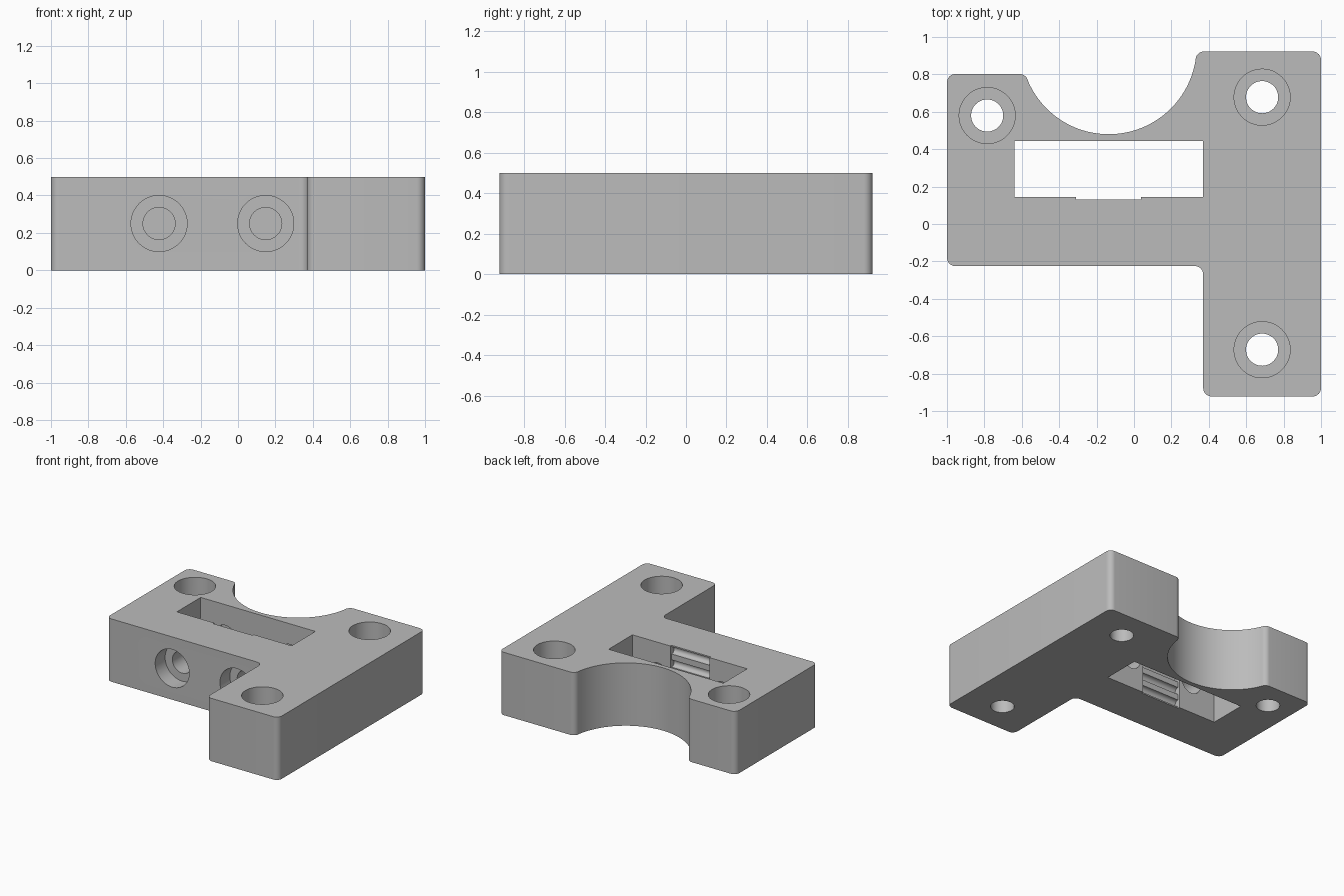
import bpy, bmesh, math
from mathutils import Vector, Matrix

if "Cube" in bpy.data.objects:
    bpy.data.objects.remove(bpy.data.objects["Cube"], do_unlink=True)

HEIGHT = 0.5
MID = HEIGHT / 2

grey = bpy.data.materials.new("plain grey")
grey.use_nodes = True
grey.diffuse_color = (0.5, 0.5, 0.5, 1)
grey.node_tree.nodes["Principled BSDF"].inputs["Base Color"].default_value = (0.5, 0.5, 0.5, 1)


def finish(bm, name):
    bmesh.ops.recalc_face_normals(bm, faces=bm.faces)
    mesh = bpy.data.meshes.new(name)
    bm.to_mesh(mesh)
    bm.free()
    mesh.materials.append(grey)
    ob = bpy.data.objects.new(name, mesh)
    bpy.context.collection.objects.link(ob)
    return ob


def rounded(prev, corner, nxt, r, steps=8):
    """Points of a circular fillet at a corner."""
    p = Vector(corner)
    a = (Vector(prev) - p).normalized()
    b = (Vector(nxt) - p).normalized()
    half = a.angle(b) / 2
    centre = p + (a + b).normalized() * r / math.sin(half)
    t = r / math.tan(half)
    u, v = p + a * t - centre, p + b * t - centre
    sweep = math.pi - 2 * half
    return [centre + (u * math.sin(sweep * (1 - i / steps)) + v * math.sin(sweep * i / steps))
            / math.sin(sweep) for i in range(steps + 1)]


def box(name, x0, x1, y0, y1, z0, z1):
    bm = bmesh.new()
    bmesh.ops.create_cube(bm, size=1, matrix=Matrix.Translation(
        ((x0 + x1) / 2, (y0 + y1) / 2, (z0 + z1) / 2)) @ Matrix.Diagonal((x1 - x0, y1 - y0, z1 - z0, 1)))
    return finish(bm, name)


def rod(name, start, end, r, sides=48):
    a, b = Vector(start), Vector(end)
    turn = (b - a).to_track_quat('Z', 'Y').to_matrix().to_4x4()
    bm = bmesh.new()
    bmesh.ops.create_cone(bm, cap_ends=True, segments=sides, radius1=r, radius2=r,
                          depth=(b - a).length, matrix=Matrix.Translation((a + b) / 2) @ turn)
    return finish(bm, name)


# Outline: rounded corners with a circular bite in the back edge
cx, cy, cr = -0.135, 0.95, 0.47
a0, a1 = math.radians(-10), math.radians(-156)
bite = [(cx + cr * math.cos(a0 + (a1 - a0) * i / 48), cy + cr * math.sin(a0 + (a1 - a0) * i / 48))
        for i in range(49)]
corners = [(-0.58, 0.802), (-1, 0.802), (-1, -0.225), (0.37, -0.225),
           (0.37, -0.922), (1, -0.922), (1, 0.922), (0.334, 0.922)]
chain = [bite[-1]] + corners + [bite[0]]
outline = list(bite)
for i in range(1, len(chain) - 1):
    outline += rounded(chain[i - 1], chain[i], chain[i + 1], 0.045)

bm = bmesh.new()
base = bm.faces.new([bm.verts.new((x, y, 0)) for x, y in outline])
top = bmesh.ops.extrude_face_region(bm, geom=[base])
bmesh.ops.translate(bm, vec=(0, 0, HEIGHT), verts=[v for v in top["geom"] if isinstance(v, bmesh.types.BMVert)])
block = finish(bm, "mounting_block")

# Belt slot with a shallow recess and rounded tooth grooves on its front wall
cutters = [box("slot_cutter", -0.64, 0.37, 0.145, 0.445, -0.1, 0.6),
           box("recess_cutter", -0.31, 0.037, 0.13, 0.3, -0.1, 0.6)]
for k in range(-2, 3):
    z = MID + 0.105 * k
    cutters.append(rod("groove_cutter", (-0.31, 0.125, z), (0.037, 0.125, z), 0.03, 20))

# Counterbored vertical mounting holes
for x, y in [(-0.785, 0.58), (0.685, 0.678), (0.685, -0.672)]:
    cutters.append(rod("bolt_cutter", (x, y, -0.1), (x, y, 0.6), 0.086))
    cutters.append(rod("bolt_head_cutter", (x, y, 0.25), (x, y, 0.6), 0.15))

# Counterbored clamp holes through the front wall, ending blind behind the slot
for x in (-0.422, 0.148):
    cutters.append(rod("clamp_cutter", (x, -0.4, MID), (x, 0.5, MID), 0.086))
    cutters.append(rod("clamp_head_cutter", (x, -0.4, MID), (x, -0.1, MID), 0.15))

for c in cutters:
    c.hide_render = True
    mod = block.modifiers.new(c.name, 'BOOLEAN')
    mod.operation = 'DIFFERENCE'
    mod.solver = 'EXACT'
    mod.object = c

# Apply the cuts, then drop the cutters
bpy.context.view_layer.update()
graph = bpy.context.evaluated_depsgraph_get()
result = bpy.data.meshes.new_from_object(block.evaluated_get(graph))
block.modifiers.clear()
block.data = result
result.materials.clear()
result.materials.append(grey)
for p in result.polygons:
    p.material_index = 0
for c in cutters:
    bpy.data.objects.remove(c, do_unlink=True)

bpy.ops.object.select_all(action='DESELECT')
block.select_set(True)
bpy.context.view_layer.objects.active = block
bpy.ops.object.shade_smooth_by_angle(angle=math.radians(30))
